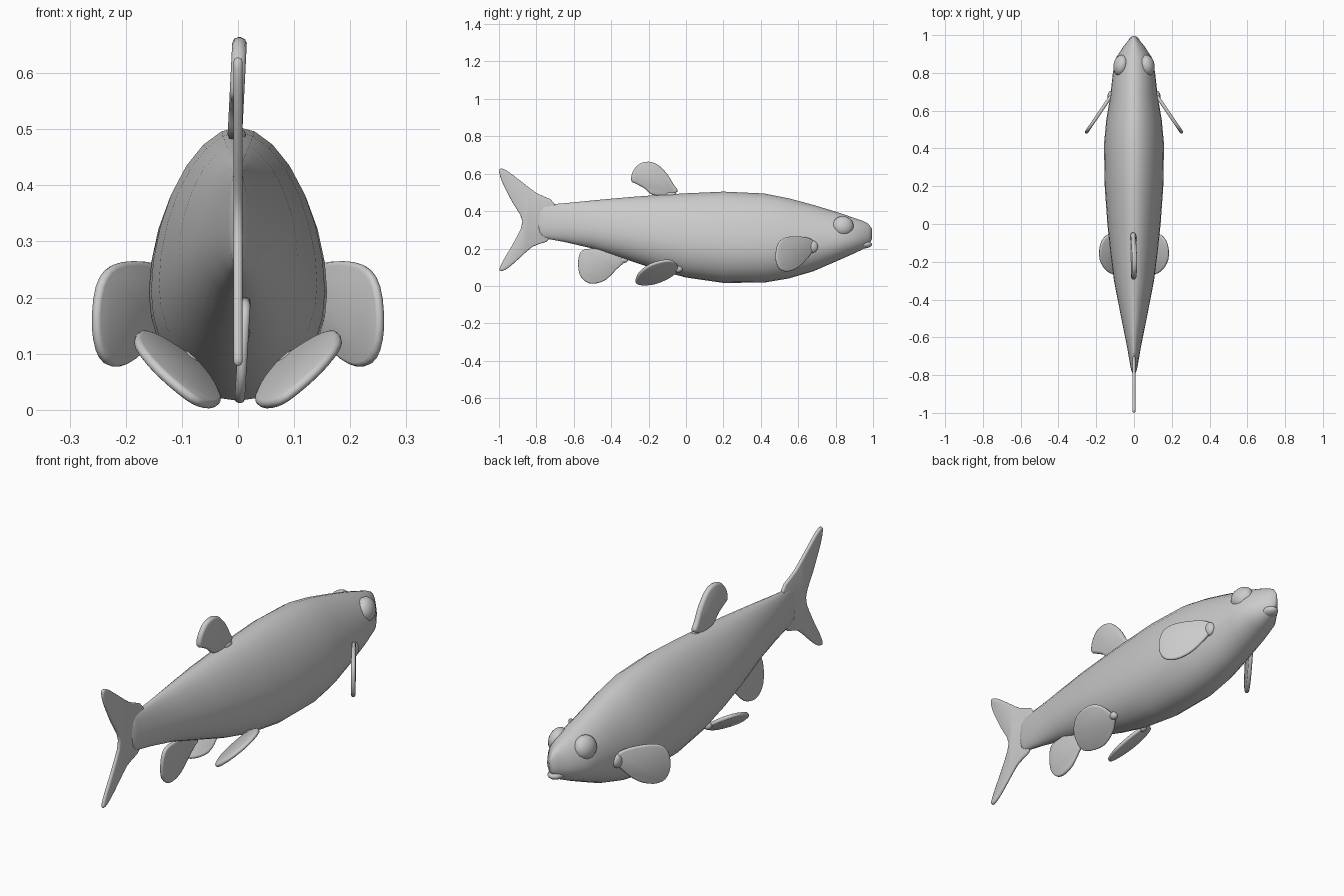
import bpy, bmesh, math
from mathutils import Vector

if "Cube" in bpy.data.objects:
    bpy.data.objects.remove(bpy.data.objects["Cube"])


def make_object(name, bm, angle=50):
    bmesh.ops.recalc_face_normals(bm, faces=bm.faces)
    me = bpy.data.meshes.new(name)
    bm.to_mesh(me)
    bm.free()
    ob = bpy.data.objects.new(name, me)
    bpy.context.collection.objects.link(ob)
    bpy.ops.object.select_all(action='DESELECT')
    ob.select_set(True)
    bpy.context.view_layer.objects.active = ob
    bpy.ops.object.shade_smooth_by_angle(angle=math.radians(angle))
    return ob


def mirror(ob):
    # mirrors across x = 0 in object space (all objects sit at the origin)
    ob.modifiers.new("mirror", 'MIRROR').use_clip = False


def smooth_outline(pts, steps=3):
    # closed Catmull-Rom through the outline points
    out, n = [], len(pts)
    for i in range(n):
        p = [Vector(pts[(i + k - 1) % n]) for k in range(4)]
        for s in range(steps):
            t = s / steps
            out.append(0.5 * (2 * p[1] + (p[2] - p[0]) * t
                       + (2 * p[0] - 5 * p[1] + 4 * p[2] - p[3]) * t * t
                       + (3 * p[1] - p[0] - 3 * p[2] + p[3]) * t ** 3))
    return out


def fin(name, outline, plane, thick, paired=False):
    # outline in (y, z); x = a + b*y + c*z
    a, b, c = plane
    bm = bmesh.new()
    bm.faces.new([bm.verts.new((a + b * y + c * z, y, z))
                  for y, z in smooth_outline(outline)])
    ob = make_object(name, bm)
    so = ob.modifiers.new("thickness", 'SOLIDIFY')
    so.thickness, so.offset = thick, 0
    be = ob.modifiers.new("round_edge", 'BEVEL')
    be.width, be.segments, be.limit_method = thick * 0.42, 2, 'ANGLE'
    be.angle_limit = math.radians(60)
    if paired:
        mirror(ob)
    return ob


def ellipsoid(name, centre, radii, yaw=0, tilt=0, paired=False):
    bm = bmesh.new()
    bmesh.ops.create_uvsphere(bm, u_segments=20, v_segments=12, radius=1)
    cy, sy, ct, st = math.cos(yaw), math.sin(yaw), math.cos(tilt), math.sin(tilt)
    for v in bm.verts:
        x, y, z = (v.co[i] * radii[i] for i in range(3))
        x, z = x * ct - z * st, x * st + z * ct
        x, y = x * cy - y * sy, x * sy + y * cy
        v.co = Vector(centre) + Vector((x, y, z))
    ob = make_object(name, bm)
    if paired:
        mirror(ob)
    return ob


# body: lofted rings (y, top, bottom, half width)
stations = [
    (-0.79, .385, .305, .008), (-0.78, .42, .27, .013), (-0.76, .433, .255, .018),
    (-0.65, .442, .235, .037), (-0.5, .457, .20, .067), (-0.3, .475, .135, .106),
    (-0.15, .486, .085, .125), (0, .495, .045, .141), (.2, .504, .016, .155),
    (.42, .494, .018, .159), (.55, .468, .040, .147), (.68, .433, .078, .125),
    (.80, .397, .130, .112), (.88, .370, .165, .095), (.94, .350, .193, .056),
    (.975, .332, .218, .027), (.995, .305, .25, .008)]
SEG = 28
bm = bmesh.new()
rings = []
for y, top, bot, w in stations:
    mid = bot + (top - bot) * 0.40
    ring = []
    for i in range(SEG):
        a = 2 * math.pi * i / SEG
        c, s = math.cos(a), math.sin(a)
        e = 1.1 if s > 0 else 1.0
        h = top - mid if s > 0 else mid - bot
        ring.append(bm.verts.new((w * math.copysign(abs(c) ** e, c), y,
                                  mid + h * math.copysign(abs(s) ** e, s))))
    rings.append(ring)
for r0, r1 in zip(rings, rings[1:]):
    for i in range(SEG):
        j = (i + 1) % SEG
        bm.faces.new((r0[i], r0[j], r1[j], r1[i]))
bm.faces.new(rings[0])
bm.faces.new(rings[-1])
make_object("body", bm)

# lower jaw lip
ellipsoid("lower_jaw", (0, .945, .222), (.036, .05, .022))

# forked tail
fin("tail_fin", [(-.70, .435), (-.80, .497), (-.90, .573), (-.965, .62), (-.998, .622),
                 (-.985, .56), (-.93, .45), (-.875, .345), (-.92, .235), (-.975, .14),
                 (-.998, .083), (-.965, .087), (-.91, .13), (-.82, .21), (-.72, .26)],
    (0, 0, 0), .016)

# dorsal fin
fin("dorsal_fin", [(-.045, .505), (-.065, .54), (-.10, .597), (-.15, .647), (-.20, .664),
                   (-.25, .652), (-.285, .61), (-.293, .563), (-.265, .545),
                   (-.22, .52), (-.18, .487), (-.10, .48)], (-.03, 0, .05), .026)
ellipsoid("dorsal_joint", (0, -.08, .489), (.014, .032, .013))

# anal fin
fin("anal_fin", [(-.32, .14), (-.35, .175), (-.42, .20), (-.49, .2), (-.555, .19),
                 (-.576, .14), (-.57, .065), (-.535, .022), (-.49, .012), (-.43, .032),
                 (-.37, .09)], (.002, 0, .06), .018)
ellipsoid("anal_joint", (.008, -.335, .137), (.014, .025, .014))

# pectoral fins
fin("pectoral_fins", [(.685, .205), (.672, .248), (.61, .264), (.53, .258), (.49, .22),
                      (.48, .145), (.50, .09), (.545, .077), (.60, .10), (.65, .15)],
    (.12 + .68 * .68, -.68, 0), .018, True)
ellipsoid("pectoral_joints", (.122, .675, .21), (.018, .03, .033), paired=True)

# pelvic fins
fin("pelvic_fins", [(-.04, .09), (-.06, .128), (-.11, .137), (-.19, .115), (-.25, .07),
                    (-.27, .022), (-.24, .007), (-.17, .012), (-.10, .04), (-.055, .07)],
    (-.053, -.41, 1.35), .018, True)
ellipsoid("pelvic_joints", (.085, -.04, .09), (.018, .022, .018), paired=True)

# eyes
ellipsoid("eyes", (.07, .84, .321), (.038, .057, .053), yaw=.2, tilt=.25, paired=True)
